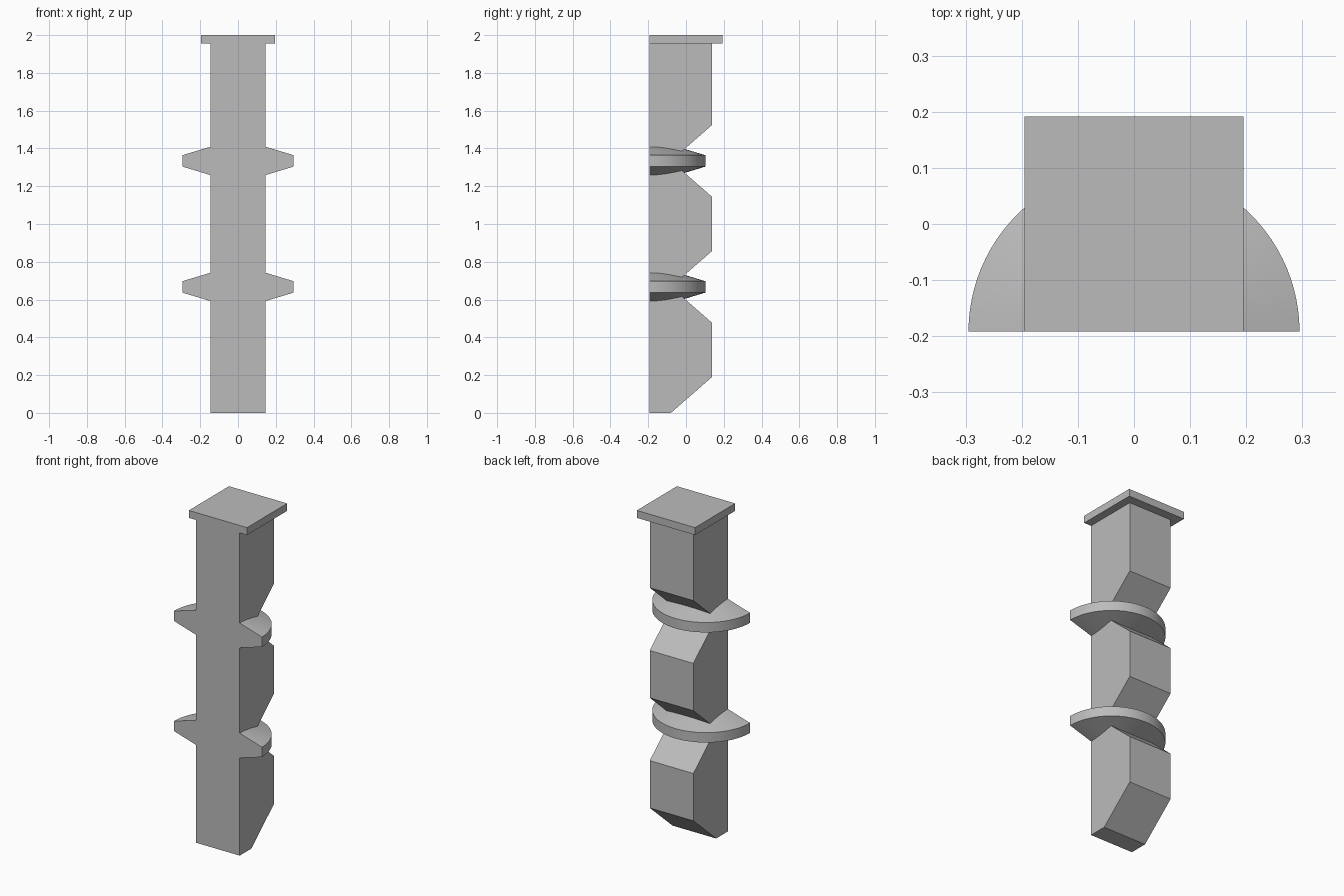
import bpy, bmesh, math
from mathutils import Matrix

if "Cube" in bpy.data.objects:
    bpy.data.objects.remove(bpy.data.objects["Cube"])

FRONT, BACK = -0.192, 0.138
PITCH, HALF_W = 0.667, 0.146
NOTCH_Y, NOTCH_H = -0.08, 0.19
SPARE = 0.4  # extra depth in front, trimmed off flat at the end

grey = bpy.data.materials.new("plain grey")
grey.use_nodes = True
grey.diffuse_color = (0.5, 0.5, 0.5, 1)
grey.node_tree.nodes["Principled BSDF"].inputs["Base Color"].default_value = (0.5, 0.5, 0.5, 1)


def finish(name, bm):
    bmesh.ops.recalc_face_normals(bm, faces=bm.faces)
    mesh = bpy.data.meshes.new(name)
    bm.to_mesh(mesh)
    bm.free()
    mesh.materials.append(grey)
    obj = bpy.data.objects.new(name, mesh)
    bpy.context.collection.objects.link(obj)
    return obj


def box(name, x, y0, y1, z0, z1):
    bm = bmesh.new()
    place = Matrix.Translation((0, (y0 + y1) / 2, (z0 + z1) / 2))
    bmesh.ops.create_cube(bm, size=1, matrix=place @ Matrix.Diagonal((2 * x, y1 - y0, z1 - z0, 1)))
    return finish(name, bm)


def collar(name, z):
    # double-coned disc, turned about the front plane
    bm = bmesh.new()
    profile = [(0, -0.119), (0.295, -0.03), (0.295, 0.03), (0, 0.119)]
    verts = [bm.verts.new((r, FRONT, z + h)) for r, h in profile]
    edges = [bm.edges.new(pair) for pair in zip(verts, verts[1:])]
    bmesh.ops.spin(bm, geom=verts + edges, cent=(0, FRONT, z), axis=(0, 0, 1),
                   angle=math.tau, steps=96)
    bmesh.ops.remove_doubles(bm, verts=bm.verts, dist=0.0005)
    return finish(name, bm)


def column():
    # side profile with V notches at the foot and behind each collar
    side = [(FRONT - SPARE, 1.98), (FRONT - SPARE, 0), (NOTCH_Y, 0)]
    for i in range(3):
        side += [(BACK, i * PITCH + NOTCH_H)]
        if i < 2:
            side += [(BACK, (i + 1) * PITCH - NOTCH_H), (NOTCH_Y, (i + 1) * PITCH)]
    side.append((BACK, 1.98))
    bm = bmesh.new()
    face = bm.faces.new([bm.verts.new((-HALF_W, y, z)) for y, z in side])
    new = bmesh.ops.extrude_face_region(bm, geom=[face])["geom"]
    moved = [v for v in new if isinstance(v, bmesh.types.BMVert)]
    bmesh.ops.translate(bm, verts=moved, vec=(2 * HALF_W, 0, 0))
    return finish("notched_column", bm)


# Join the parts, then trim the front flat
post = column()
steps = [
    (collar("lower_collar", PITCH), "UNION"),
    (collar("upper_collar", 2 * PITCH), "UNION"),
    (box("top_cap", 0.195, FRONT - SPARE - 0.05, 0.192, 1.955, 2), "UNION"),
    (box("front_trim", 1, FRONT - 1, FRONT, -1, 3), "DIFFERENCE"),
]
bpy.ops.object.select_all(action="DESELECT")
bpy.context.view_layer.objects.active = post
post.select_set(True)
for part, operation in steps:
    part.hide_render = True
    mod = post.modifiers.new(part.name, "BOOLEAN")
    mod.object, mod.operation, mod.solver = part, operation, "EXACT"
    bpy.ops.object.modifier_apply(modifier=mod.name)
    bpy.data.objects.remove(part)

bpy.ops.object.shade_smooth_by_angle(angle=math.radians(12))
